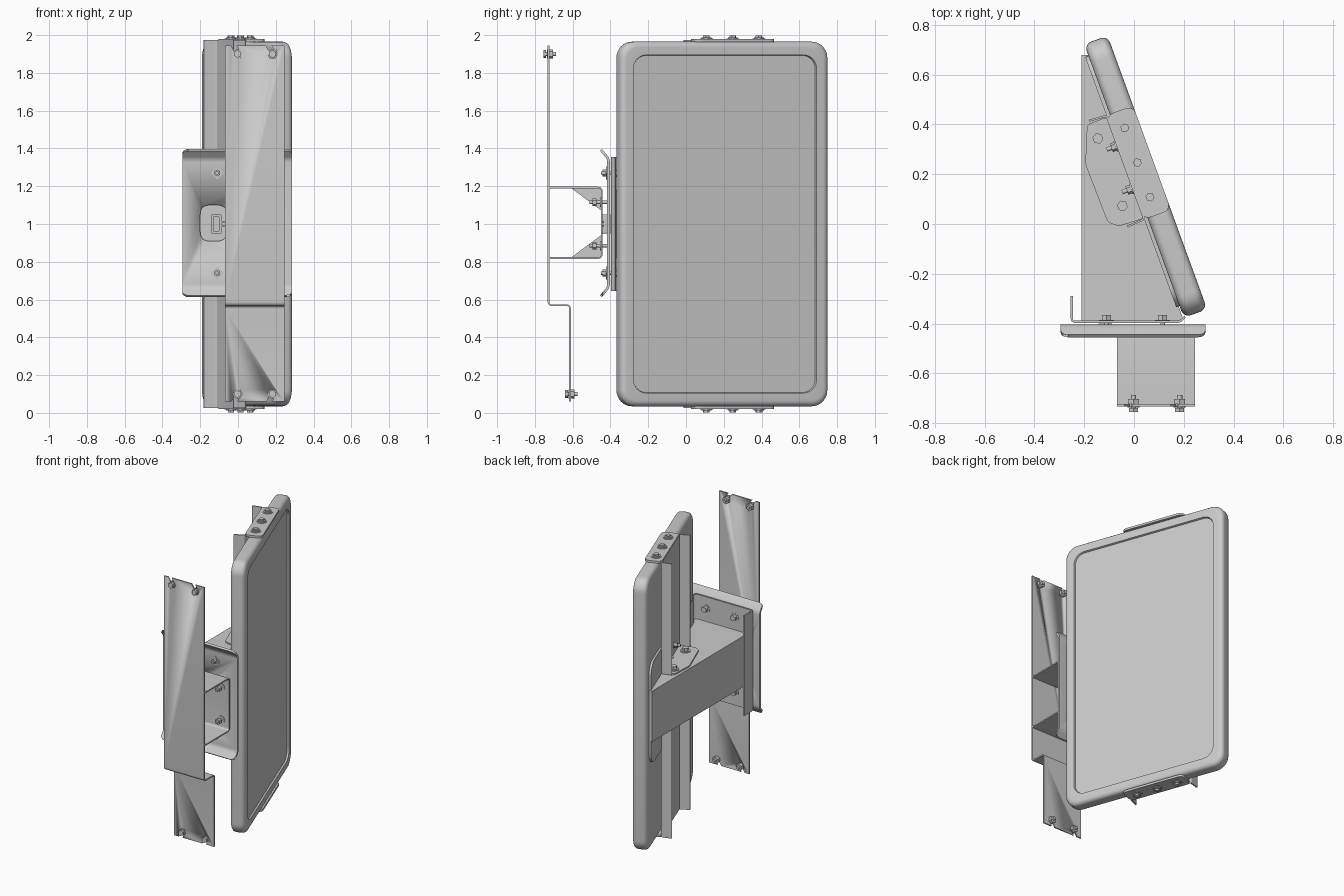
import bpy, bmesh
from math import sin, cos, pi, radians
from mathutils import Matrix, Vector

if "Cube" in bpy.data.objects:
    bpy.data.objects.remove(bpy.data.objects["Cube"])

# Tilted panel frame: local x = face normal, local y = along width, origin at z = 1
TILT = Matrix.Translation((0.047, 0.19, 1.0)) @ Matrix.Rotation(radians(20), 4, 'Z')
WORLD = Matrix.Identity(4)


def finish(name, bm, mat=WORLD):
    bmesh.ops.recalc_face_normals(bm, faces=bm.faces[:])
    me = bpy.data.meshes.new(name)
    bm.to_mesh(me)
    bm.free()
    ob = bpy.data.objects.new(name, me)
    bpy.context.collection.objects.link(ob)
    ob.matrix_world = mat
    bpy.ops.object.select_all(action='DESELECT')
    ob.select_set(True)
    bpy.context.view_layer.objects.active = ob
    bpy.ops.object.shade_smooth_by_angle(angle=radians(35))
    return ob


def place(axis, p, t):
    a, b = p
    return {'X': (t, a, b), 'Y': (a, t, b), 'Z': (a, b, t)}[axis]


def fillet(pts, r, n=5, closed=False):
    """Round the corners of a 2D path."""
    out, m = [], len(pts)
    for i, p in enumerate(pts):
        p = Vector(p)
        if not closed and i in (0, m - 1):
            out.append(p)
            continue
        d0 = (Vector(pts[i - 1]) - p).normalized()
        d1 = (Vector(pts[(i + 1) % m]) - p).normalized()
        for k in range(n + 1):
            t = k / n
            out.append(p + d0 * r * (1 - t) ** 2 + d1 * r * t ** 2)
    return out


def prism(name, pts, lo, hi, axis='Z', mat=WORLD):
    bm = bmesh.new()
    a = [bm.verts.new(place(axis, p, lo)) for p in pts]
    b = [bm.verts.new(place(axis, p, hi)) for p in pts]
    bm.faces.new(a)
    bm.faces.new(b)
    for i in range(len(pts)):
        j = (i + 1) % len(pts)
        bm.faces.new((a[i], a[j], b[j], b[i]))
    return finish(name, bm, mat)


def rect(x0, x1, y0, y1):
    return [(x0, y0), (x1, y0), (x1, y1), (x0, y1)]


def sheet(name, path, thick, lo, hi, axis='X', corner=0, mat=WORLD):
    """Bent sheet metal: a path given thickness and extruded along an axis."""
    path = [Vector(p) for p in path]
    left, right = [], []
    for i, p in enumerate(path):
        d = (path[min(i + 1, len(path) - 1)] - path[max(i - 1, 0)]).normalized()
        n = Vector((-d.y, d.x)) * thick / 2
        left.append(p + n)
        right.append(p - n)
    bm = bmesh.new()
    rows = [[bm.verts.new(place(axis, p, t)) for p in side]
            for t in (lo, hi) for side in (left, right)]
    l0, r0, l1, r1 = rows
    for i in range(len(path) - 1):
        for a, b in ((l0, l1), (r0, r1), (l0, r0), (l1, r1)):
            bm.faces.new((a[i], a[i + 1], b[i + 1], b[i]))
    for i in (0, -1):
        bm.faces.new((l0[i], l1[i], r1[i], r0[i]))
    if corner:
        edges = [bm.edges.get((a[i], b[i])) for i in (0, -1) for a, b in ((l0, r0), (l1, r1))]
        bmesh.ops.bevel(bm, geom=edges, offset=corner, segments=5, profile=0.5, affect='EDGES')
    return finish(name, bm, mat)


def loft(name, loops, mat):
    """Rounded rectangles (half width, half height, radius, depth) joined in order."""
    bm = bmesh.new()
    rings = []
    for w, h, r, d in loops:
        ring = []
        for q, (sx, sy) in enumerate(((1, 1), (-1, 1), (-1, -1), (1, -1))):
            for k in range(9):
                t = (q + k / 8) * pi / 2
                ring.append(bm.verts.new((d, sx * (w - r) + r * cos(t), sy * (h - r) + r * sin(t))))
        rings.append(ring)
    for a, b in zip(rings, rings[1:]):
        for i in range(len(a)):
            j = (i + 1) % len(a)
            bm.faces.new((a[i], a[j], b[j], b[i]))
    bm.faces.new(rings[0])
    bm.faces.new(rings[-1])
    return finish(name, bm, mat)


def bolt(name, pos, direction, parts, mat=WORLD):
    """Stack of cylinders (radius, start, end, sides) along a direction."""
    bm = bmesh.new()
    rot = Vector((0, 0, 1)).rotation_difference(Vector(direction)).to_matrix().to_4x4()
    for r, a, b, seg in parts:
        m = Matrix.Translation(pos) @ rot @ Matrix.Translation((0, 0, (a + b) / 2))
        bmesh.ops.create_cone(bm, cap_ends=True, segments=seg, radius1=r, radius2=r,
                              depth=b - a, matrix=m)
    return finish(name, bm, mat)


def cut(ob, cutter):
    mod = ob.modifiers.new("cut", 'BOOLEAN')
    mod.object = cutter
    mod.solver = 'EXACT'
    cutter.hide_render = True
    cutter.hide_viewport = True
    cutter.display_type = 'WIRE'


# Panel with rounded rim and recessed face
W, H, R = 0.585, 0.965, 0.085
prof = [(0.03 * (1 - sin(t)), -0.02 - 0.03 * cos(t)) for t in [k * pi / 12 for k in range(7)]]
prof += [(i, -d) for i, d in reversed(prof)]
loops = [(W - i, H - i, R - i * 0.5, d) for i, d in prof]
loops += [(0.516, 0.896, 0.075, 0.05), (0.512, 0.892, 0.071, 0.038)]
loft("panel", loops, TILT)

# Hollow wedge arm behind the panel, with its face plate
prism("wedge_arm", [(-0.21, -0.39), (0.195, -0.39), (0.195, -0.375), (-0.186, 0.68), (-0.21, 0.68)],
      0.82, 1.18)
loft("arm_face_plate", [(0.535, 0.36, 0.08, -0.064), (0.535, 0.36, 0.08, -0.05)], TILT)

# Arm base plate with a tall lip and a short lip
sheet("arm_base_plate", fillet([(-0.25, -0.29), (-0.25, -0.393), (0.185, -0.393), (0.205, -0.373)], 0.015),
      0.009, 0.645, 1.355, 'Z')

# Upper and lower channels with end caps, feet and bolts
BOLT_CAP = [(0.034, 0, 0.004, 24), (0.026, 0.004, 0.009, 24), (0.018, 0.009, 0.019, 6)]
BOLT_FOOT = [(0.033, 0, 0.006, 24), (0.022, 0.006, 0.026, 6)]
BOLT_BACK = [(0.022, 0, 0.005, 20), (0.018, 0.005, 0.022, 6), (0.009, 0, 0.042, 12)]
for s, side in ((1, "upper"), (-1, "lower")):
    channel = [(-0.137, 0.289), (-0.064, 0.284), (-0.064, -0.158), (-0.137, -0.163)]
    sheet(side + "_channel", fillet(channel, 0.012), 0.008, s * 0.185, s * 0.975, 'Z', mat=TILT)
    cap = fillet([(-0.066, 0.286), (-0.066, -0.16), (0.05, -0.16), (0.05, 0.286)], 0.035, closed=True)
    prism(side + "_cap_plate", cap, s * 0.964, s * 0.979, 'Z', TILT)
    foot = [(-0.065, 0.28), (-0.15, 0.277), (-0.211, 0.13), (-0.206, -0.12), (-0.17, -0.15), (-0.065, -0.155)]
    prism(side + "_foot_plate", fillet(foot, 0.015, 4, True), s * 0.18, s * 0.19, 'Z', TILT)
    for i in (-1, 0, 1):
        bolt(side + "_cap_bolt", (-0.012, 0.065 + 0.148 * i, s * 0.979), (0, 0, s), BOLT_CAP, TILT)
    for u in (0.21, -0.078):
        bolt(side + "_foot_bolt", (-0.128, u, s * 0.19), (0, 0, s), BOLT_FOOT, TILT)
    for u in (0.156, -0.026):
        bolt(side + "_channel_bolt", (-0.068, u, s * 0.25), (-1, 0, 0), BOLT_BACK, TILT)

# Mounting plate with flared top and bottom edges and a rounded opening
mount = sheet("mounting_plate", fillet([(-0.45, 1.392), (-0.41, 1.345), (-0.41, 0.665), (-0.45, 0.618)], 0.02),
              0.014, -0.295, 0.287, 'X', corner=0.03)
opening = fillet(rect(-0.2, -0.06, 0.91, 1.10), 0.05, 6, True)
cut(mount, prism("opening_cutter", opening, -0.45, -0.4005, 'Y'))

# Bolts through the mounting plate
BOLT_MOUNT = [(0.009, -0.028, 0.065, 12), (0.022, -0.005, 0.005, 6), (0.018, 0.005, 0.024, 6),
              (0.03, -0.031, -0.026, 24), (0.021, -0.052, -0.031, 6)]
for x in (-0.11, 0.115):
    for z in (0.74, 1.27):
        prism("diamond_washer", [(x - 0.034, z), (x, z - 0.034), (x + 0.034, z), (x, z + 0.034)],
              -0.423, -0.417, 'Y')
        bolt("mounting_bolt", (x, -0.417, z), (0, -1, 0),
             [(r, a, min(b, 0.034), n) for r, a, b, n in BOLT_MOUNT])

# Rectangular hook seen through the opening
hook = Matrix.Translation((-0.115, -0.43, 1.0)) @ Matrix.Rotation(-pi / 2, 4, 'Z')
loft("hook_loop", [(0.027, 0.05, 0.006, -0.03), (0.027, 0.05, 0.006, 0.02),
                   (0.016, 0.038, 0.005, 0.02), (0.016, 0.038, 0.005, -0.02)], hook)
for z in (0.985, 1.005):
    prism("hook_pin", rect(-0.09, -0.06, z, z + 0.01), -0.45, -0.435, 'Y')

# Stepped mast plate with slanted bolt slots
mast = sheet("mast_plate", fillet([(-0.728, 1.945), (-0.728, 0.57), (-0.614, 0.57), (-0.614, 0.06)], 0.02),
             0.009, -0.068, 0.246, 'X')
BOLT_MAST = [(0.025, -0.025, -0.005, 6), (0.011, -0.04, 0.022, 12), (0.024, 0.005, 0.009, 20),
             (0.02, 0.012, 0.027, 6)]
for x in (-0.002, 0.183):
    for z, y, s in ((1.9, -0.728, 1), (0.1, -0.614, -1)):
        slot = [(x - 0.015, z - s * 0.02), (x + 0.015, z - s * 0.02), (x + 0.015, z + s * 0.012),
                (x - 0.015, z + s * 0.06), (x - 0.045, z + s * 0.06), (x - 0.015, z + s * 0.012)]
        cut(mast, prism("slot_cutter", slot, y - 0.02, y + 0.02, 'Y'))
        bolt("mast_bolt", (x, y, z), (0, -1, 0), BOLT_MAST)

# U-shaped spacer bracket between mast and mounting plate, with gussets and bolts
sheet("spacer_bracket", fillet([(-0.726, 1.193), (-0.446, 1.193), (-0.446, 0.82), (-0.726, 0.82)], 0.02),
      0.009, -0.068, 0.246, 'X')
for s in (1, -1):
    zc = 1.0065
    tri = [(-0.61, zc + s * 0.185), (-0.448, zc + s * 0.185), (-0.448, zc + s * 0.065)]
    prism("bracket_gusset", tri, -0.068, -0.06, 'X')
    for x in (-0.01, 0.185):
        bolt("bracket_bolt", (x, -0.45, 1.0 + s * 0.115), (0, -1, 0),
             [(0.009, -0.035, 0.06, 12), (0.026, 0, 0.005, 20), (0.021, 0.025, 0.045, 6)])
